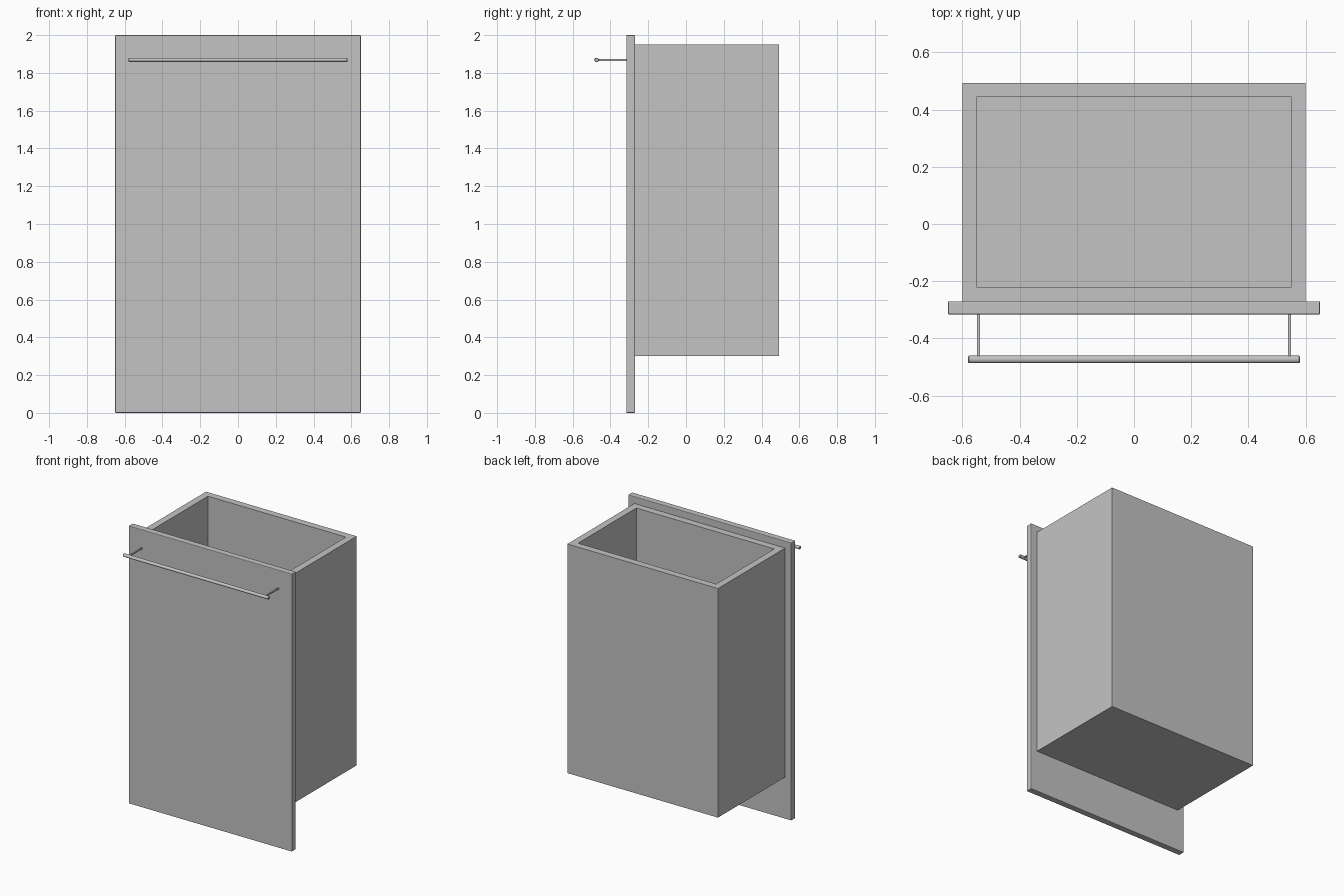
import bpy
import bmesh
from math import radians
from mathutils import Vector

default = bpy.data.objects.get("Cube")
if default:
    bpy.data.objects.remove(default, do_unlink=True)

# One plain grey finish
grey = bpy.data.materials.new("plain grey")
colour = (0.55, 0.55, 0.55, 1)
grey.diffuse_color = colour
grey.use_nodes = True
grey.node_tree.nodes["Principled BSDF"].inputs["Base Color"].default_value = colour


def add_box(name, low, high):
    low, high = Vector(low), Vector(high)
    bpy.ops.mesh.primitive_cube_add(size=1, location=(low + high) / 2)
    obj = bpy.context.object
    obj.name = name
    obj.scale = high - low
    bpy.ops.object.transform_apply(location=False, rotation=False, scale=True)
    obj.data.materials.append(grey)
    return obj


def add_bevel(obj, width, segments):
    bevel = obj.modifiers.new("Soft edges", "BEVEL")
    bevel.width = width
    bevel.segments = segments
    bevel.limit_method = "ANGLE"


# Front panel, slightly taller and wider than the bin
panel = add_box("front_panel", (-0.65, -0.316, 0), (0.65, -0.27, 2))
add_bevel(panel, 0.004, 2)

# Open-topped bin: inset the rim and sink the inside down to the floor
WALL = 0.05
bin_box = add_box("drawer_bin", (-0.60, -0.27, 0.30), (0.60, 0.493, 1.95))
bm = bmesh.new()
bm.from_mesh(bin_box.data)
top = max(bm.faces, key=lambda f: f.calc_center_median().z)
bmesh.ops.inset_region(bm, faces=[top], thickness=WALL, use_even_offset=True)
sunk = bmesh.ops.extrude_face_region(bm, geom=[top])
bm.faces.remove(top)
verts = [g for g in sunk["geom"] if isinstance(g, bmesh.types.BMVert)]
bmesh.ops.translate(bm, verts=verts, vec=(0, 0, WALL - 1.65))
bmesh.ops.recalc_face_normals(bm, faces=bm.faces)
bm.to_mesh(bin_box.data)
bm.free()

# Handle bar, a slightly flattened rod
bpy.ops.mesh.primitive_cylinder_add(
    vertices=16, radius=0.013, depth=1.16,
    location=(0, -0.473, 1.869), rotation=(0, radians(90), 0))
bar = bpy.context.object
bar.name = "handle_bar"
bar.scale.x = 0.85
bpy.ops.object.transform_apply(location=False, rotation=True, scale=True)
bar.data.materials.append(grey)
add_bevel(bar, 0.003, 1)
bpy.ops.object.shade_smooth_by_angle(angle=radians(35))

# Thin posts carrying the bar
for side, x in (("right", -0.543), ("left", 0.543)):
    add_box(f"handle_post_{side}", (x - 0.005, -0.475, 1.864), (x + 0.005, -0.31, 1.873))
